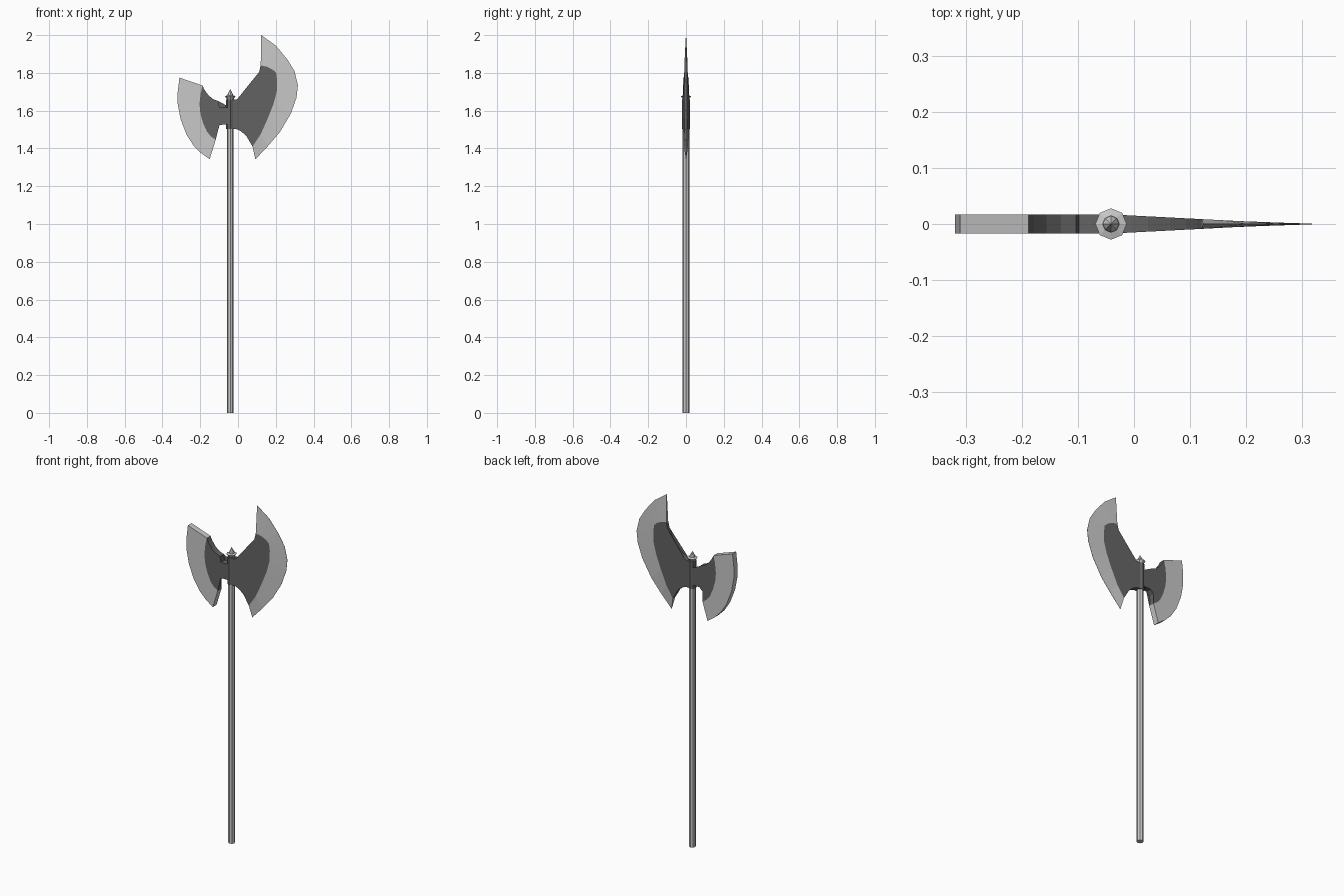
import bpy, bmesh, math

if "Cube" in bpy.data.objects:
    bpy.data.objects.remove(bpy.data.objects["Cube"])

PX = -0.041  # pole axis x


def mat(name, v):
    m = bpy.data.materials.new(name)
    m.diffuse_color = (v, v, v, 1)
    m.use_nodes = True
    m.node_tree.nodes["Principled BSDF"].inputs["Base Color"].default_value = m.diffuse_color
    return m


STEEL = mat("light steel", 0.58)
IRON = mat("dark iron", 0.125)


def finish(name, bm, m):
    bmesh.ops.recalc_face_normals(bm, faces=bm.faces[:])
    me = bpy.data.meshes.new(name)
    bm.to_mesh(me)
    bm.free()
    me.materials.append(m)
    ob = bpy.data.objects.new(name, me)
    bpy.context.collection.objects.link(ob)
    return ob


def lathe(name, profile, m, sides=8):
    """Rings of (radius, z) around the pole axis, capped at both ends."""
    bm = bmesh.new()
    rings = [[bm.verts.new((PX + r * math.cos(2 * math.pi * i / sides),
                            r * math.sin(2 * math.pi * i / sides), z))
              for i in range(sides)] for r, z in profile]
    for a, b in zip(rings, rings[1:]):
        for i in range(sides):
            j = (i + 1) % sides
            bm.faces.new((a[i], a[j], b[j], b[i]))
    bm.faces.new(rings[0])
    bm.faces.new(rings[-1])
    return finish(name, bm, m)


def plate(name, outline, half, m):
    """Outline in x-z, with half thickness given by half(x)."""
    bm = bmesh.new()
    f = [bm.verts.new((x, -half(x), z)) for x, z in outline]
    b = [bm.verts.new((x, half(x), z)) for x, z in outline]
    bm.faces.new(f)
    bm.faces.new(b[::-1])
    for i in range(len(f)):
        j = (i + 1) % len(f)
        bm.faces.new((f[i], b[i], b[j], f[j]))
    bmesh.ops.triangulate(bm, faces=[p for p in bm.faces if len(p.verts) > 4])
    return finish(name, bm, m)


def edge_band(name, inner, outer, half_in, half_out, m):
    """Band between two x-z rails of equal length."""
    bm = bmesh.new()
    rows = []
    for (a, c), (d, e) in zip(inner, outer):
        h, k = half_in(a), half_out(d)
        rows.append([bm.verts.new(p) for p in
                     ((a, -h, c), (d, -k, e), (d, k, e), (a, h, c))])
    for p, q in zip(rows, rows[1:]):
        for i in range(4):
            j = (i + 1) % 4
            bm.faces.new((p[i], p[j], q[j], q[i]))
    bm.faces.new(rows[0])
    bm.faces.new(rows[-1])
    return finish(name, bm, m)


# Pole, socket and spiked cap
lathe("pole", [(0.018, 0), (0.018, 1.66)], STEEL)
lathe("socket", [(0.022, 1.503), (0.022, 1.66)], IRON)
lathe("cap_finial", [(0.015, 1.655), (0.018, 1.662), (0.028, 1.677), (0.015, 1.681),
                     (0.014, 1.688), (0.0005, 1.714)], STEEL)

# Large tapered blade on the right
taper = lambda x: 0.0165 - 0.052 * (x + 0.03)
rim = [(0.12, 1.84), (0.155, 1.832), (0.18, 1.82), (0.202, 1.8), (0.207, 1.76),
       (0.205, 1.7), (0.188, 1.635), (0.158, 1.56), (0.12, 1.475), (0.077, 1.41)]
cut = [(0.123, 2.0), (0.2, 1.945), (0.26, 1.873), (0.299, 1.81), (0.317, 1.735),
       (0.31, 1.67), (0.28, 1.585), (0.222, 1.487), (0.158, 1.412), (0.092, 1.342)]
body = [(0.045, 1.465), (0.015, 1.492), (-0.01, 1.503), (-0.041, 1.503), (-0.041, 1.655),
        (-0.005, 1.66), (0.025, 1.675), (0.065, 1.714), (0.093, 1.757), (0.112, 1.805)]
plate("large_blade_body", rim + body, taper, IRON)
edge_band("large_blade_edge", rim, cut, taper, lambda x: 0.0006, STEEL)

# Small flat blade on the left
flat = lambda x: 0.017
rim = [(-0.188, 1.733), (-0.198, 1.69), (-0.204, 1.635), (-0.199, 1.585),
       (-0.185, 1.535), (-0.165, 1.49), (-0.145, 1.465), (-0.118, 1.446)]
cut = [(-0.31, 1.775), (-0.319, 1.7), (-0.319, 1.635), (-0.304, 1.555),
       (-0.272, 1.472), (-0.235, 1.415), (-0.195, 1.375), (-0.15, 1.343)]
body = [(-0.124, 1.475), (-0.118, 1.505), (-0.098, 1.525), (-0.041, 1.527), (-0.041, 1.617),
        (-0.098, 1.617), (-0.103, 1.65), (-0.13, 1.66), (-0.156, 1.681), (-0.178, 1.711)]
plate("small_blade_body", rim + body, flat, IRON)
edge_band("small_blade_edge", rim, cut, flat, flat, STEEL)
